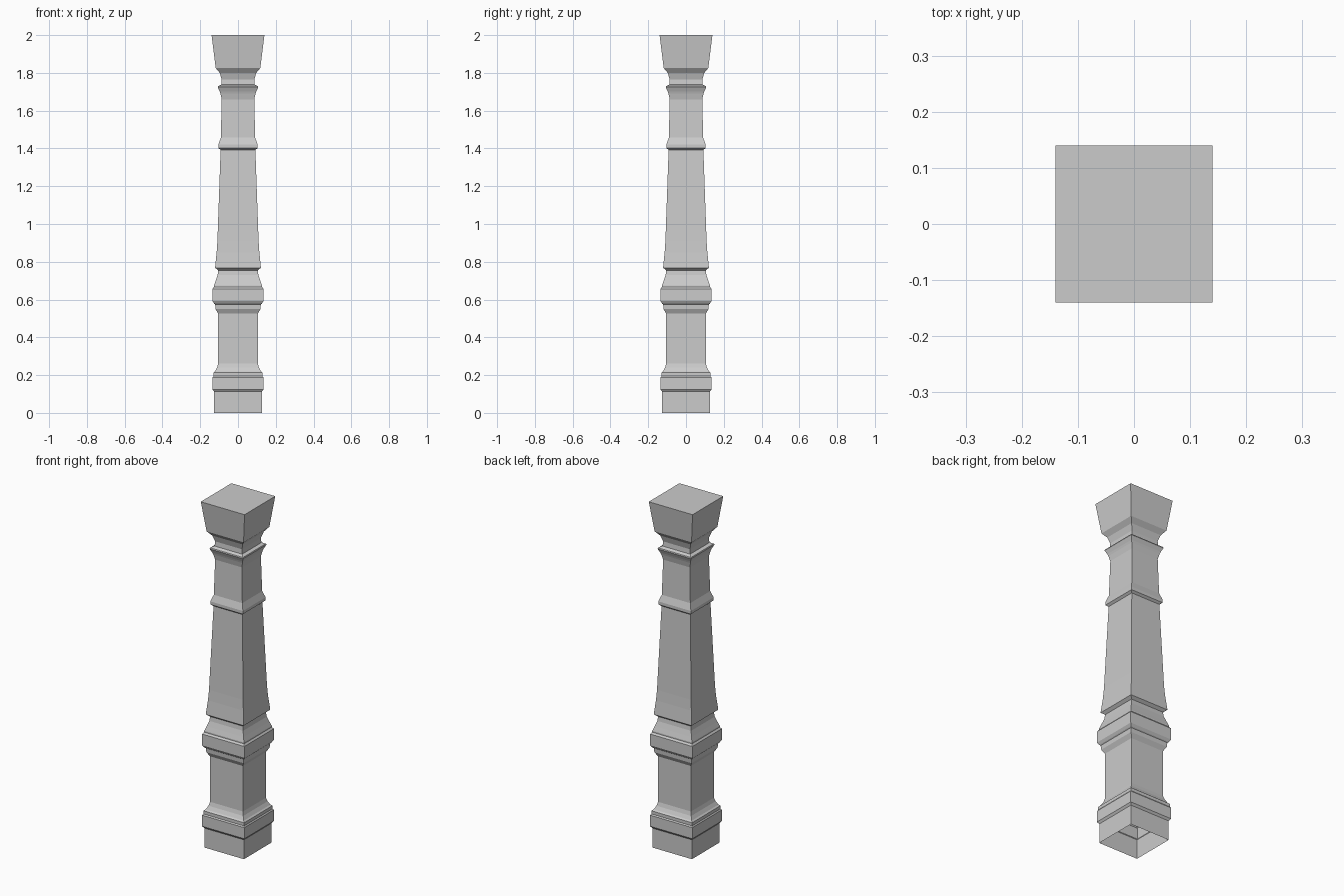
import bpy, bmesh


def square_section(name, profile, cap_top=False):
    """Sweep a (half_width, z) profile around a square plan."""
    bm = bmesh.new()
    rings = [[bm.verts.new((sx * r, sy * r, z))
              for sx, sy in ((-1, -1), (1, -1), (1, 1), (-1, 1))]
             for r, z in profile]
    for lo, hi in zip(rings, rings[1:]):
        for i in range(4):
            j = (i + 1) % 4
            bm.faces.new((lo[i], lo[j], hi[j], hi[i]))
    if cap_top:
        bm.faces.new(rings[-1])
    mesh = bpy.data.meshes.new(name)
    bm.to_mesh(mesh)
    bm.free()
    obj = bpy.data.objects.new(name, mesh)
    bpy.context.collection.objects.link(obj)
    return obj


# Plinth with its moulding, open underneath
plinth = [(0.126, 0), (0.126, 0.112), (0.135, 0.124), (0.135, 0.188),
          (0.130, 0.195), (0.130, 0.213), (0.122, 0.22), (0.111, 0.24),
          (0.105, 0.262)]

# Plain pedestal block
pedestal = [plinth[-1], (0.105, 0.525)]

# Middle collar: flared underside, band and waisted neck
collar = [pedestal[-1], (0.119, 0.55), (0.121, 0.574), (0.126, 0.578),
          (0.135, 0.592), (0.135, 0.657), (0.127, 0.667), (0.127, 0.675),
          (0.118, 0.70), (0.108, 0.73), (0.105, 0.755)]

# Tapered shaft with a flared foot and a small ring
shaft = [collar[-1], (0.121, 0.768), (0.121, 0.773), (0.113, 0.85),
         (0.109, 0.91), (0.092, 1.392), (0.104, 1.402), (0.104, 1.42),
         (0.091, 1.457), (0.086, 1.66)]

# Capital: lip, neck and widening block
capital = [shaft[-1], (0.093, 1.69), (0.097, 1.702), (0.107, 1.724),
           (0.105, 1.73), (0.088, 1.738), (0.086, 1.765), (0.097, 1.80),
           (0.118, 1.826), (0.14, 2.0)]

square_section("plinth", plinth)
square_section("pedestal", pedestal)
square_section("collar", collar)
square_section("shaft", shaft)
square_section("capital", capital, cap_top=True)
